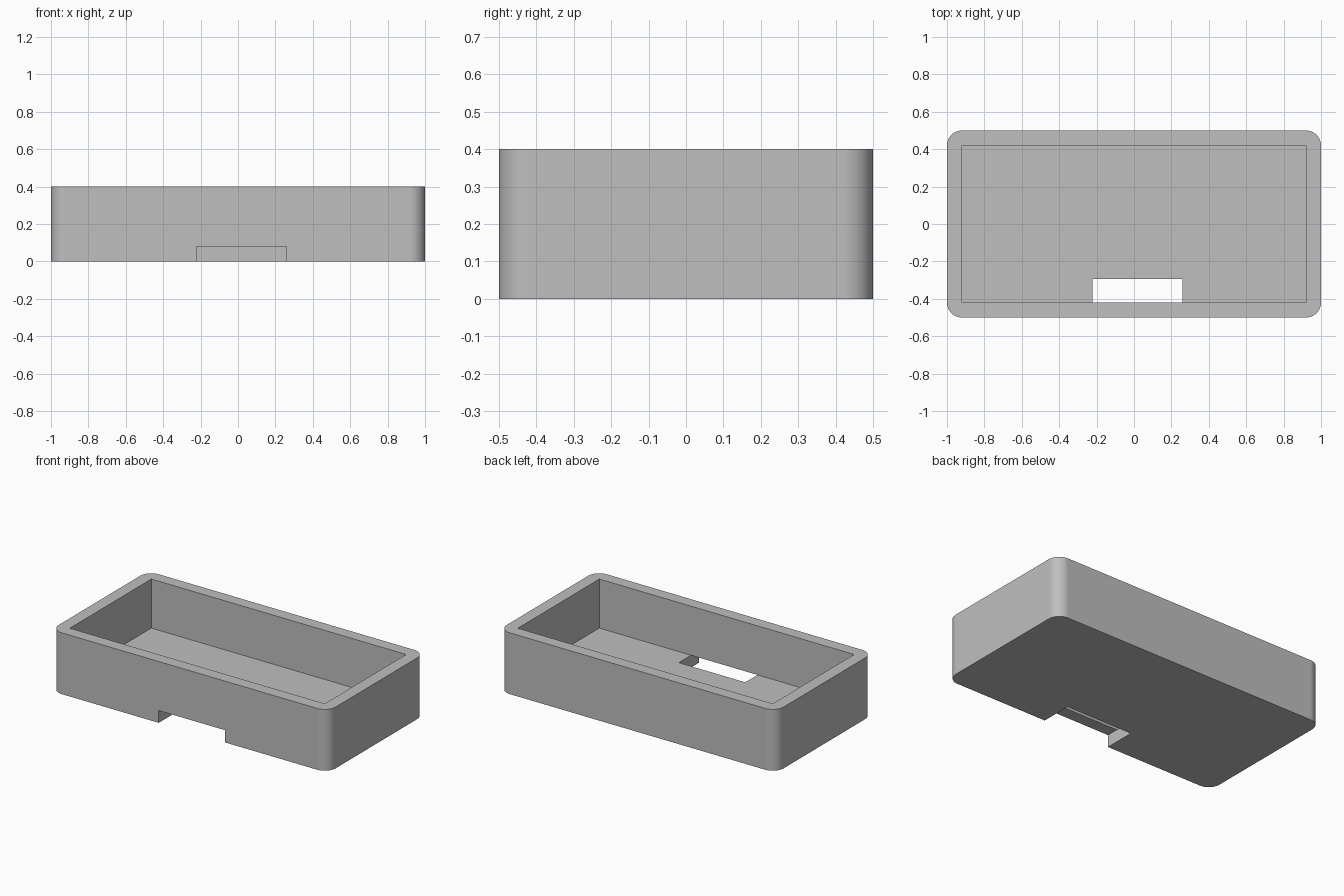
import bpy
import bmesh
import math

default_cube = bpy.data.objects.get("Cube")
if default_cube:
    bpy.data.objects.remove(default_cube, do_unlink=True)

LENGTH, DEPTH, HEIGHT = 2.0, 1.0, 0.4
WALL = 0.08
MARGIN = 0.2

grey = bpy.data.materials.new("plain grey")
grey.use_nodes = True
grey.diffuse_color = (0.52, 0.52, 0.52, 1)
grey.node_tree.nodes["Principled BSDF"].inputs["Base Color"].default_value = grey.diffuse_color


def box(name, low, high, radius=0):
    """Box between two corners, with optional rounded vertical edges."""
    bm = bmesh.new()
    bmesh.ops.create_cube(bm, size=1)
    for v in bm.verts:
        v.co = [high[i] if v.co[i] > 0 else low[i] for i in range(3)]
    if radius:
        upright = [e for e in bm.edges
                   if abs(e.verts[0].co.z - e.verts[1].co.z) > HEIGHT / 2]
        bmesh.ops.bevel(bm, geom=upright, offset=radius, segments=12,
                        profile=0.5, affect='EDGES')
    mesh = bpy.data.meshes.new(name)
    bm.to_mesh(mesh)
    bm.free()
    mesh.materials.append(grey)
    obj = bpy.data.objects.new(name, mesh)
    bpy.context.collection.objects.link(obj)
    return obj


def cut(target, cutter):
    """Subtract the cutter from the target and discard it."""
    cutter.hide_render = True
    mod = target.modifiers.new("cut", 'BOOLEAN')
    mod.operation = 'DIFFERENCE'
    mod.solver = 'EXACT'
    mod.object = cutter
    bpy.context.view_layer.objects.active = target
    bpy.ops.object.modifier_apply(modifier=mod.name)
    bpy.data.objects.remove(cutter, do_unlink=True)


# Rounded tray body
x, y = LENGTH / 2, DEPTH / 2
tray = box("tray", (-x, -y, 0), (x, y, HEIGHT), radius=WALL)

# Open cavity with square inner corners
cut(tray, box("cavity_cutter", (WALL - x, WALL - y, WALL),
              (x - WALL, y - WALL, HEIGHT + MARGIN)))

# Slot under the front wall, opening up through the floor
cut(tray, box("slot_cutter", (-0.222, -y - MARGIN, -MARGIN),
              (0.258, -0.294, WALL)))

# Smooth round corners, crisp edges elsewhere
bpy.ops.object.select_all(action='DESELECT')
tray.select_set(True)
bpy.context.view_layer.objects.active = tray
bpy.ops.object.shade_smooth_by_angle(angle=math.radians(30))
normals = tray.modifiers.new("flat sides", 'WEIGHTED_NORMAL')
normals.keep_sharp = True
